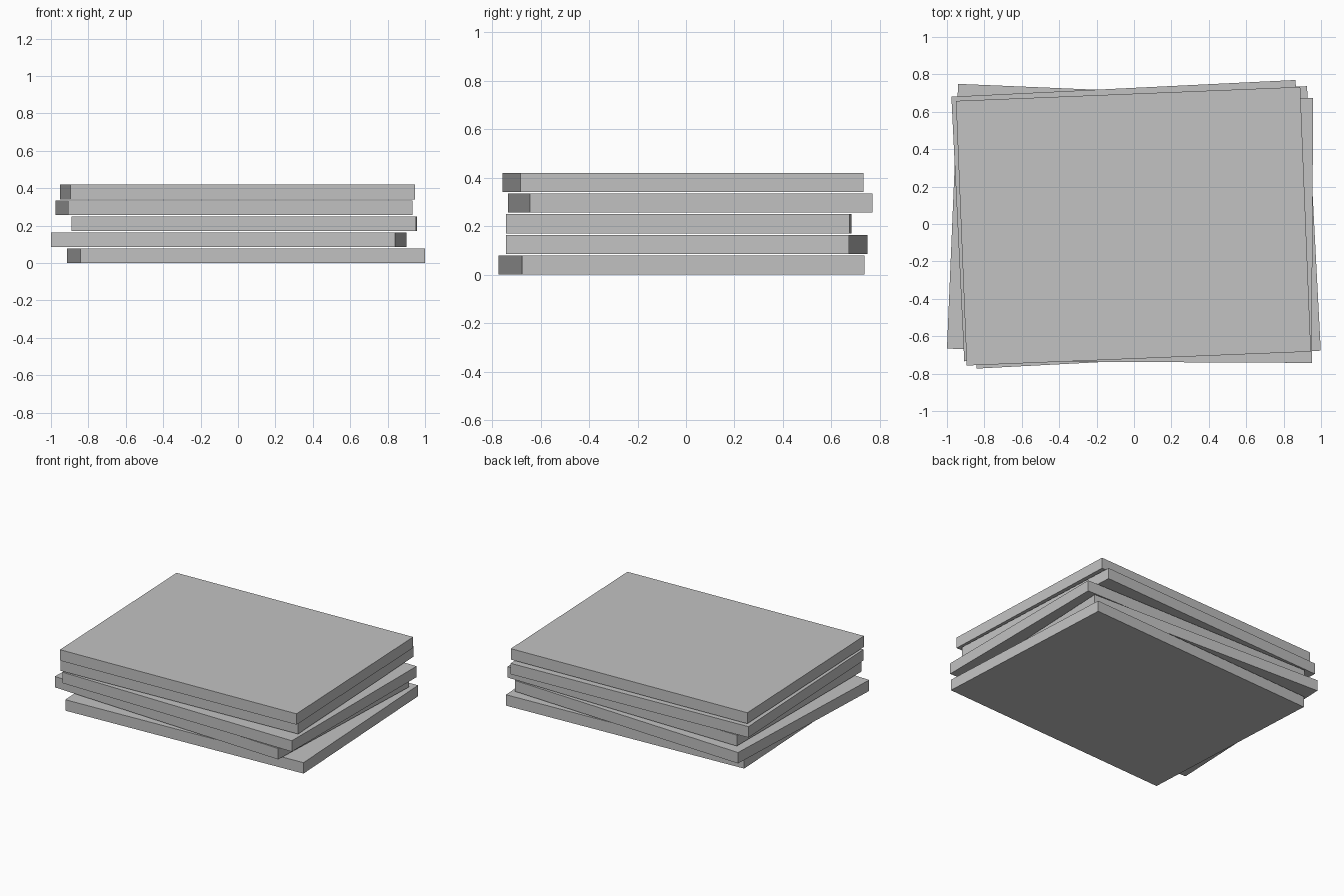
import bpy
import math

cube = bpy.data.objects.get("Cube")
if cube:
    bpy.data.objects.remove(cube, do_unlink=True)

# Single plain grey for the whole stack
GREY = (0.54, 0.54, 0.54, 1.0)
grey = bpy.data.materials.new("light_grey")
grey.use_nodes = True
grey.diffuse_color = GREY
for node in grey.node_tree.nodes:
    if node.type == 'BSDF_PRINCIPLED':
        node.inputs["Base Color"].default_value = GREY

WIDTH, DEPTH, THICK = 1.842, 1.416, 0.079
PITCH = 0.0853  # thickness plus the thin gap between neighbours


def add_slab(name, level, x, y, turn):
    z = level * PITCH + THICK / 2
    bpy.ops.mesh.primitive_cube_add(size=1, location=(x, y, z),
                                    rotation=(0, 0, math.radians(turn)))
    slab = bpy.context.object
    slab.name = name
    slab.scale = (WIDTH, DEPTH, THICK)
    bpy.ops.object.transform_apply(location=False, rotation=False, scale=True)
    slab.data.materials.append(grey)


# Loosely stacked sheets, bottom to top: name, x, y, turn in degrees
STACK = [
    ("bottom_slab", 0.042, -0.018, 2.98),
    ("second_slab", -0.05, 0.003, -2.41),
    ("middle_slab", 0.033, -0.03, -0.28),
    ("fourth_slab", -0.022, 0.018, 2.78),
    ("top_slab", -0.003, -0.012, 2.32),
]
for level, (name, x, y, turn) in enumerate(STACK):
    add_slab(name, level, x, y, turn)
